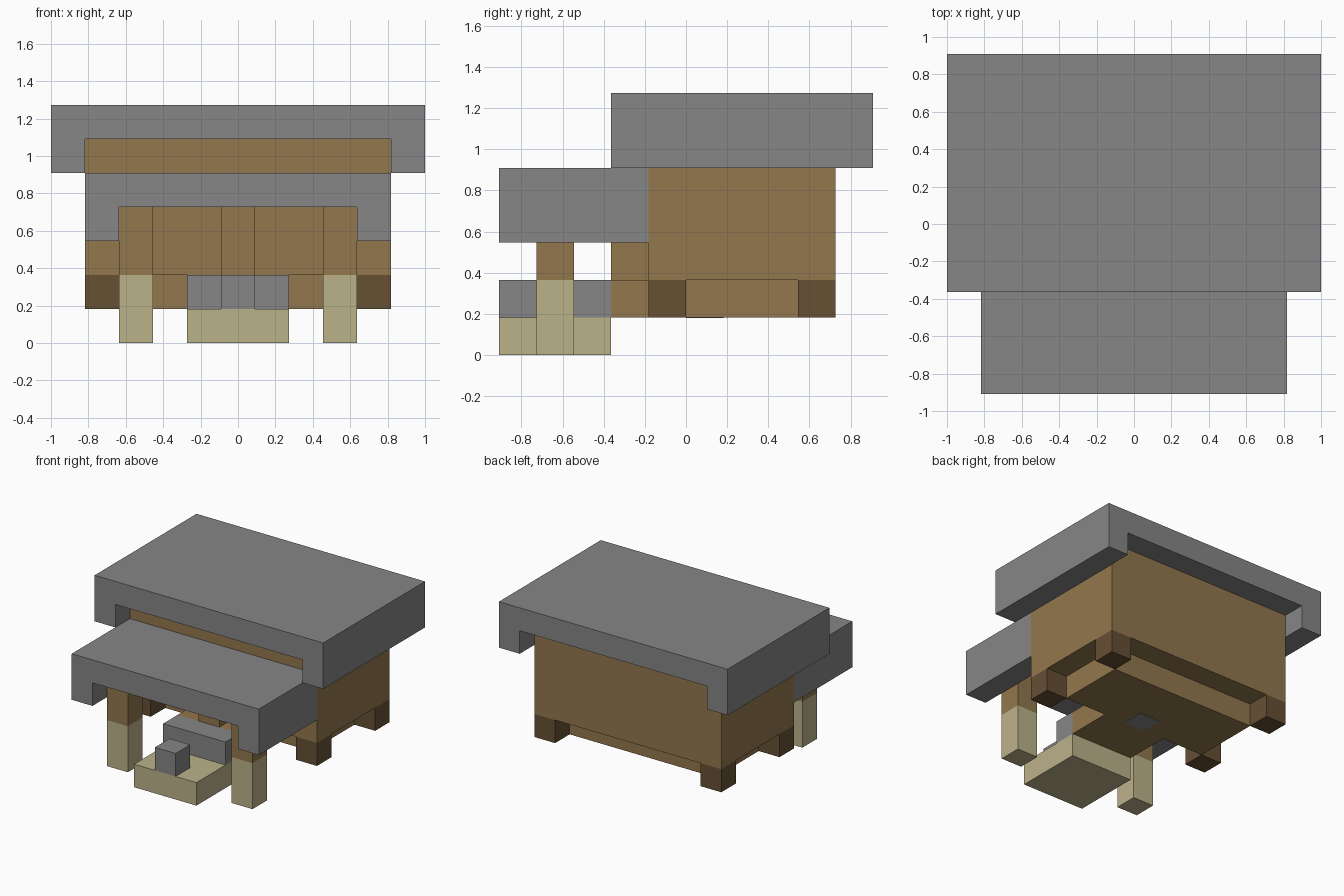
import bpy
import bmesh
from mathutils import Vector

cube = bpy.data.objects.get("Cube")
if cube:
    bpy.data.objects.remove(cube, do_unlink=True)

U = 2 / 11                       # one block of the grid
ORIGIN = Vector((5.5, 5, 0))     # grid point at the world origin


def material(name, color):
    mat = bpy.data.materials.new(name)
    mat.use_nodes = True
    rgba = (*color, 1)
    mat.diffuse_color = rgba
    mat.node_tree.nodes["Principled BSDF"].inputs["Base Color"].default_value = rgba
    return mat


ROOF = material("roof_grey", (0.245, 0.238, 0.242))
WOOD = material("wood_brown", (0.288, 0.184, 0.075))
DARK = material("dark_wood", (0.133, 0.080, 0.034))
STONE = material("pale_stone", (0.497, 0.445, 0.254))


def prism(name, mat, profile, y0, y1):
    """Extrude an x-z profile, in blocks, from y0 to y1."""
    bm = bmesh.new()
    verts = [bm.verts.new((Vector((x, y0, z)) - ORIGIN) * U) for x, z in profile]
    face = bm.faces.new(verts)
    new = bmesh.ops.extrude_face_region(bm, geom=[face])["geom"]
    moved = [v for v in new if isinstance(v, bmesh.types.BMVert)]
    bmesh.ops.translate(bm, verts=moved, vec=(0, (y1 - y0) * U, 0))
    bmesh.ops.recalc_face_normals(bm, faces=bm.faces)
    mesh = bpy.data.meshes.new(name)
    bm.to_mesh(mesh)
    bm.free()
    mesh.materials.append(mat)
    obj = bpy.data.objects.new(name, mesh)
    bpy.context.collection.objects.link(obj)
    return obj


def block(name, mat, x, y, z):
    corners = [(x[0], z[0]), (x[1], z[0]), (x[1], z[1]), (x[0], z[1])]
    return prism(name, mat, corners, *y)


def roof(name, x0, x1, z, y0, y1):
    """Slab with a one-block lip hanging down along each side."""
    outline = [(x0, z), (x0 + 1, z), (x0 + 1, z + 1), (x1 - 1, z + 1),
               (x1 - 1, z), (x1, z), (x1, z + 2), (x0, z + 2)]
    return prism(name, ROOF, outline, y0, y1)


# Roofs
roof("main_roof", 0, 11, 5, 3, 10)
roof("porch_roof", 1, 10, 3, 0, 4)

# House body and raised floor
block("house_body", WOOD, (1, 10), (4, 9), (2, 6))
block("floor_base", WOOD, (2, 9), (5, 8), (1, 2))
block("entrance_floor", WOOD, (4, 7), (3, 5), (1, 2))
block("entrance_panel", WOOD, (5, 6), (3, 4), (2, 4))
block("floor_plate", ROOF, (5, 6), (5, 6), (0.985, 1.02))

# Corner feet and porch posts
for side, foot_x, post_x in (("right", 1, 2), ("left", 9, 8)):
    for end, y in (("front", 4), ("back", 8)):
        block(f"{end}_{side}_foot", DARK, (foot_x, foot_x + 1), (y, y + 1), (1, 2))
    span = (post_x, post_x + 1)
    block(f"{side}_post_base", STONE, span, (1, 2), (0, 2))
    block(f"{side}_post", WOOD, span, (1, 2), (2, 4))

# Entrance steps and offering box
block("stone_platform", STONE, (4, 7), (0, 3), (0, 1))
block("upper_step", ROOF, (4, 7), (2, 3), (1, 2))
block("offering_box", ROOF, (5, 6), (0, 1), (1, 2))
